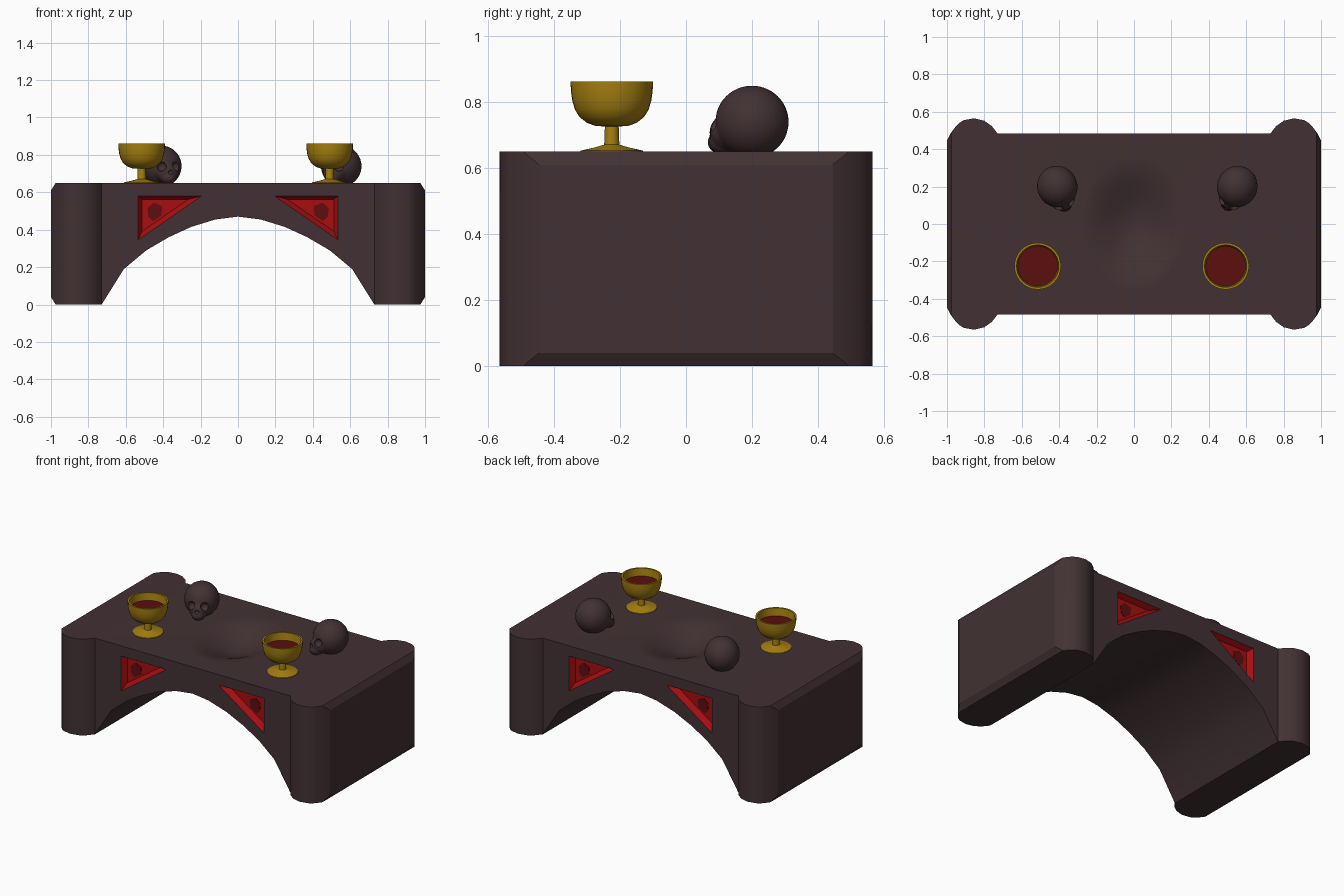
import bpy, bmesh, math
from mathutils import Vector, Matrix

if "Cube" in bpy.data.objects:
    bpy.data.objects.remove(bpy.data.objects["Cube"])


def material(name, rgb):
    m = bpy.data.materials.new(name)
    m.diffuse_color = [(c / 255 / 12.92 if c < 11 else ((c / 255 + 0.055) / 1.055) ** 2.4) for c in rgb] + [1]
    m.use_nodes = True
    m.node_tree.nodes["Principled BSDF"].inputs["Base Color"].default_value = m.diffuse_color
    return m


STONE = material("dark stone", (66, 49, 51))
RED = material("red inlay", (165, 14, 16))
DARK_RED = material("dark red stain", (95, 13, 15))
GOLD = material("gold", (166, 128, 16))
WINE = material("wine", (92, 14, 15))


def finish(bm, name, *mats):
    bmesh.ops.recalc_face_normals(bm, faces=bm.faces[:])
    mesh = bpy.data.meshes.new(name)
    bm.to_mesh(mesh)
    bm.free()
    ob = bpy.data.objects.new(name, mesh)
    bpy.context.collection.objects.link(ob)
    for m in mats:
        mesh.materials.append(m)
    return ob


def loft(bm, rings):
    """Capped solid through rings of equal point count."""
    vs = [[bm.verts.new(p) for p in r] for r in rings]
    n = len(vs[0])
    for a, b in zip(vs, vs[1:]):
        for i in range(n):
            bm.faces.new((a[i], a[(i + 1) % n], b[(i + 1) % n], b[i]))
    bm.faces.new(vs[0])
    bm.faces.new(vs[-1])


def lathe_rings(profile, n, sx=1, sy=1):
    return [[(r * sx * math.cos(2 * math.pi * i / n), r * sy * math.sin(2 * math.pi * i / n), z)
             for i in range(n)] for r, z in profile]


def smooth(ob, angle):
    bpy.ops.object.select_all(action='DESELECT')
    ob.select_set(True)
    bpy.context.view_layer.objects.active = ob
    bpy.ops.object.shade_smooth_by_angle(angle=math.radians(angle))


def apply_mod(ob, kind, **props):
    m = ob.modifiers.new(kind, kind)
    for k, v in props.items():
        setattr(m, k, v)
    bpy.context.view_layer.objects.active = ob
    bpy.ops.object.modifier_apply(modifier=m.name)


def cut(ob, cutter):
    cutter.hide_render = True
    apply_mod(ob, 'BOOLEAN', operation='DIFFERENCE', solver='EXACT', object=cutter)
    bpy.data.objects.remove(cutter)


# Table block: plan outline with rounded corner columns
quarter = [(.73, .485), (.76, .523), (.80, .552), (.855, .565), (.91, .555),
           (.935, .54), (.95, .525), (.98, .485), (1, .445)]
outline = (quarter + [(x, -y) for x, y in reversed(quarter)]
           + [(-x, -y) for x, y in quarter] + [(-x, y) for x, y in reversed(quarter)])
bm = bmesh.new()
loft(bm, [[(x, y, z) for x, y in outline] for z in (0, .65)])
# chamfers along the top and bottom of both ends
for sx in (-1, 1):
    for z, sz in ((.61, 1), (.04, -1)):
        geom = bm.verts[:] + bm.edges[:] + bm.faces[:]
        bmesh.ops.bisect_plane(bm, geom=geom, plane_co=(sx, 0, z),
                               plane_no=Vector((sx * .04, 0, sz * .025)).normalized(), clear_outer=True)
        bmesh.ops.holes_fill(bm, edges=[e for e in bm.edges if e.is_boundary])
table = finish(bm, "table_block", STONE, RED)

# Arch opening
half = [(.729, 0), (.61, .19), (.49, .29), (.37, .36), (.25, .415), (.12, .455)]
arch = [(-.729, -.1)] + [(-x, z) for x, z in half] + [(0, .47)] + half[::-1] + [(.729, -.1)]
bm = bmesh.new()
loft(bm, [[(x, y, z) for x, z in arch] for y in (-.7, .7)])
cut(table, finish(bm, "arch_cutter"))

# Shallow hollow in the table top
bm = bmesh.new()
prof = [(max(r, .01), .651 - .09 * math.cos(math.pi * r / 2) ** 2) for r in [i / 12 for i in range(13)]]
loft(bm, lathe_rings(prof + [(1, .8)], 40, .29, .37))
cut(table, finish(bm, "hollow_cutter"))

# Triangular recesses on front and back
outer = [(.535, .58), (.195, .58), (.535, .345)]
inner = [(.512, .562), (.265, .562), (.512, .392)]
stain = [(.485, .515), (.45, .545), (.405, .525), (.41, .475), (.455, .445), (.48, .47)]
for sx in (-1, 1):
    for sy in (-1, 1):
        bm = bmesh.new()
        loft(bm, [[(sx * x, sy * y, z) for x, z in tri]
                  for y, tri in ((.6, outer), (.4845, outer), (.45, inner))])
        cut(table, finish(bm, "recess_cutter"))
        bm = bmesh.new()
        loft(bm, [[(sx * x, sy * y, z) for x, z in stain] for y in (.448, .453)])
        finish(bm, "inlay_stain", DARK_RED)
for p in table.data.polygons:
    c = p.center
    if abs(c.x) < .54 and .44 < abs(c.y) < .4847 and .34 < c.z < .585:
        p.material_index = 1
smooth(table, 25)

# Goblets with wine
goblet_profile = [(.095, .65), (.094, .653), (.05, .663), (.023, .671), (.021, .726), (.05, .728),
                  (.075, .737), (.098, .755), (.112, .778), (.120, .805), (.124, .835), (.125, .862),
                  (.113, .862), (.110, .835), (.106, .805)]
for side, x in (("left", -.515), ("right", .49)):
    bm = bmesh.new()
    loft(bm, lathe_rings(goblet_profile, 32))
    bm.transform(Matrix.Translation((x, -.225, 0)))
    smooth(finish(bm, side + "_goblet", GOLD), 40)
    bm = bmesh.new()
    loft(bm, lathe_rings([(.1, .806), (.108, .812)], 32))
    bm.transform(Matrix.Translation((x, -.225, 0)))
    finish(bm, side + "_wine", WINE)


def ball(bm, loc, size):
    m = Matrix.Translation(loc) @ Matrix.Diagonal((*size, 1))
    bmesh.ops.create_uvsphere(bm, u_segments=32, v_segments=20, radius=1, matrix=m)


# Skulls: merged balls with cut eye sockets and nose
for side, x, turn in (("left", -.41, 22), ("right", .552, -28)):
    bm = bmesh.new()
    ball(bm, (0, 0, .09), (.108, .112, .11))         # cranium
    ball(bm, (0, -.075, .058), (.066, .058, .058))   # cheeks
    ball(bm, (0, -.098, .028), (.043, .044, .036))   # jaw
    ball(bm, (0, 0, .03), (.06, .07, .04))           # base
    skull = finish(bm, side + "_skull", STONE)
    apply_mod(skull, 'REMESH', mode='VOXEL', voxel_size=.006)
    for loc, r in (((-.042, -.108, .088), .026), ((.042, -.108, .088), .026), ((0, -.136, .058), .013)):
        bm = bmesh.new()
        ball(bm, loc, (r, r, r))
        cut(skull, finish(bm, "socket_cutter"))
    apply_mod(skull, 'SMOOTH', factor=.5, iterations=4)
    for v in skull.data.vertices:
        v.co.z = max(v.co.z, -.001)
    skull.data.transform(Matrix.Translation((x, .2, .65)) @ Matrix.Rotation(math.radians(turn), 4, 'Z'))
    if not skull.data.materials:
        skull.data.materials.append(STONE)
    smooth(skull, 50)
